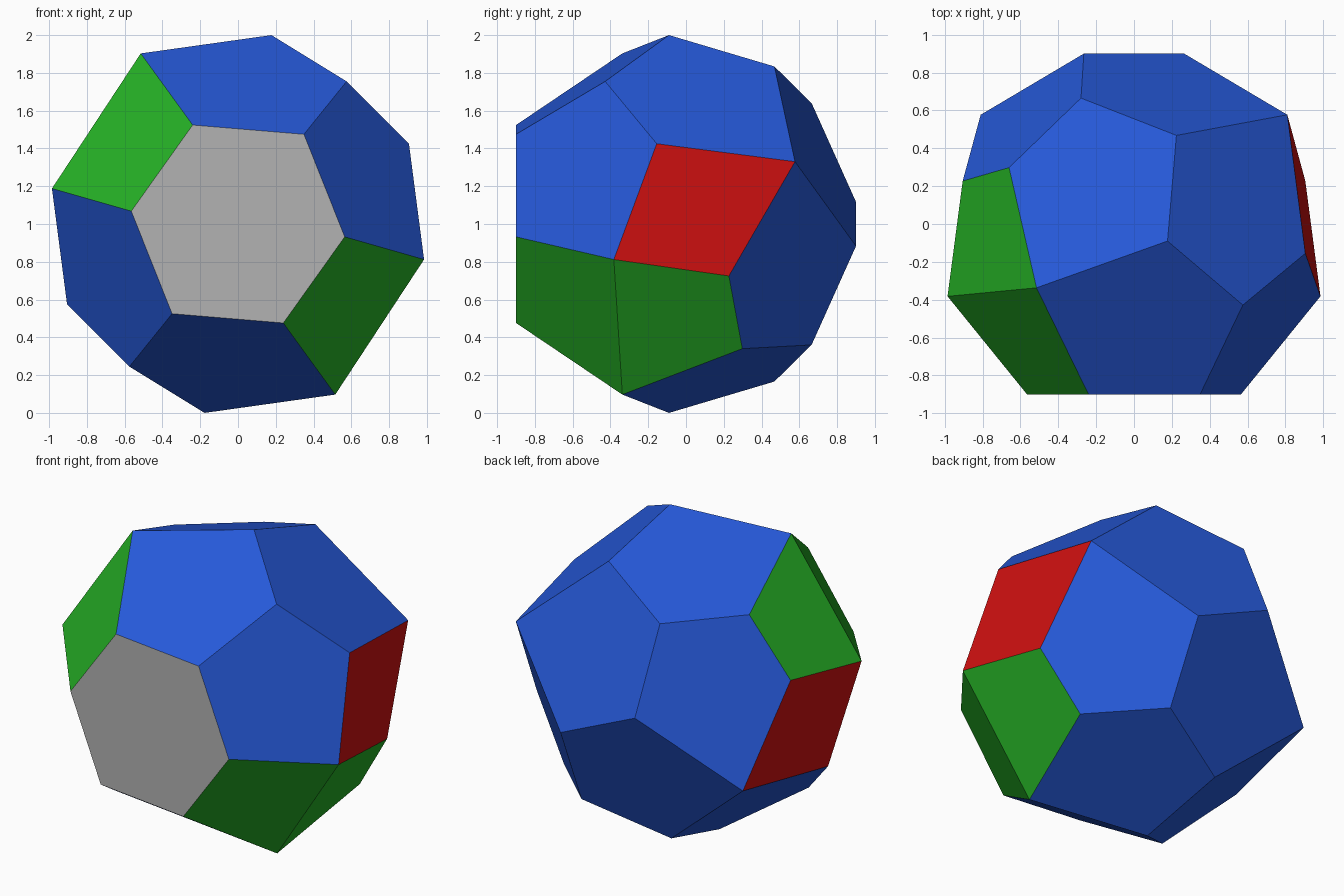
import bpy, bmesh
from mathutils import Vector

if "Cube" in bpy.data.objects:
    bpy.data.objects.remove(bpy.data.objects["Cube"])

# Flat colours (linear)
COLOURS = {
    "blue": (0.0194, 0.100, 0.693),
    "green": (0.0194, 0.448, 0.0194),
    "red": (0.604, 0.005, 0.005),
    "grey": (0.448, 0.448, 0.448),
}

# Half of the corners, about the solid's centre; capitals are their
# partners after a half turn about the y axis
CORNERS = {
    "l": (-0.24, -0.9, 0.524), "m": (0.349, -0.9, 0.475), "n": (0.565, -0.9, -0.068),
    "a": (-0.515, -0.337, 0.903), "b": (-0.985, -0.382, 0.188), "c": (0.575, -0.428, 0.755),
    "d": (0.177, -0.09, 1.0), "e": (0.905, -0.155, 0.425), "f": (0.224, 0.468, 0.834),
    "g": (-0.28, 0.665, 0.64), "h": (0.81, 0.577, 0.33), "i": (0.905, 0.227, -0.275),
    "j": (-0.66, 0.298, 0.66), "k": (0.265, 0.9, -0.117),
}

# Faces of one half, as loops of corners
FACES = [
    ("almcd", "blue"), ("mnBec", "blue"), ("cdfhe", "blue"),
    ("adfgj", "blue"), ("fgKkh", "blue"), ("hiJGk", "blue"),
    ("lNba", "green"), ("BiJA", "green"), ("ehiB", "red"),
]

mesh = bpy.data.meshes.new("faceted_ball")
ball = bpy.data.objects.new("faceted_ball", mesh)
bpy.context.collection.objects.link(ball)
for name, rgb in COLOURS.items():
    mat = bpy.data.materials.new(name)
    mat.diffuse_color = (*rgb, 1.0)
    mat.use_nodes = True
    mat.node_tree.nodes["Principled BSDF"].inputs["Base Color"].default_value = mat.diffuse_color
    mesh.materials.append(mat)
slots = list(COLOURS)

bm = bmesh.new()
verts = {}
for key, (x, y, z) in CORNERS.items():
    verts[key] = bm.verts.new((x, y, 1 + z))
    verts[key.upper()] = bm.verts.new((-x, y, 1 - z))


def add_face(loop, colour):
    face = bm.faces.new([verts[k] for k in loop])
    face.material_index = slots.index(colour)


# Front hexagon, then each remaining face with its half-turn partner
add_face("lmnLMN", "grey")
for loop, colour in FACES:
    add_face(loop, colour)
    add_face(loop.swapcase(), colour)

# Point every face outward
bm.normal_update()
centre = Vector((0, 0, 1))
for face in bm.faces:
    if face.normal.dot(face.calc_center_median() - centre) < 0:
        face.normal_flip()
bm.to_mesh(mesh)
bm.free()
